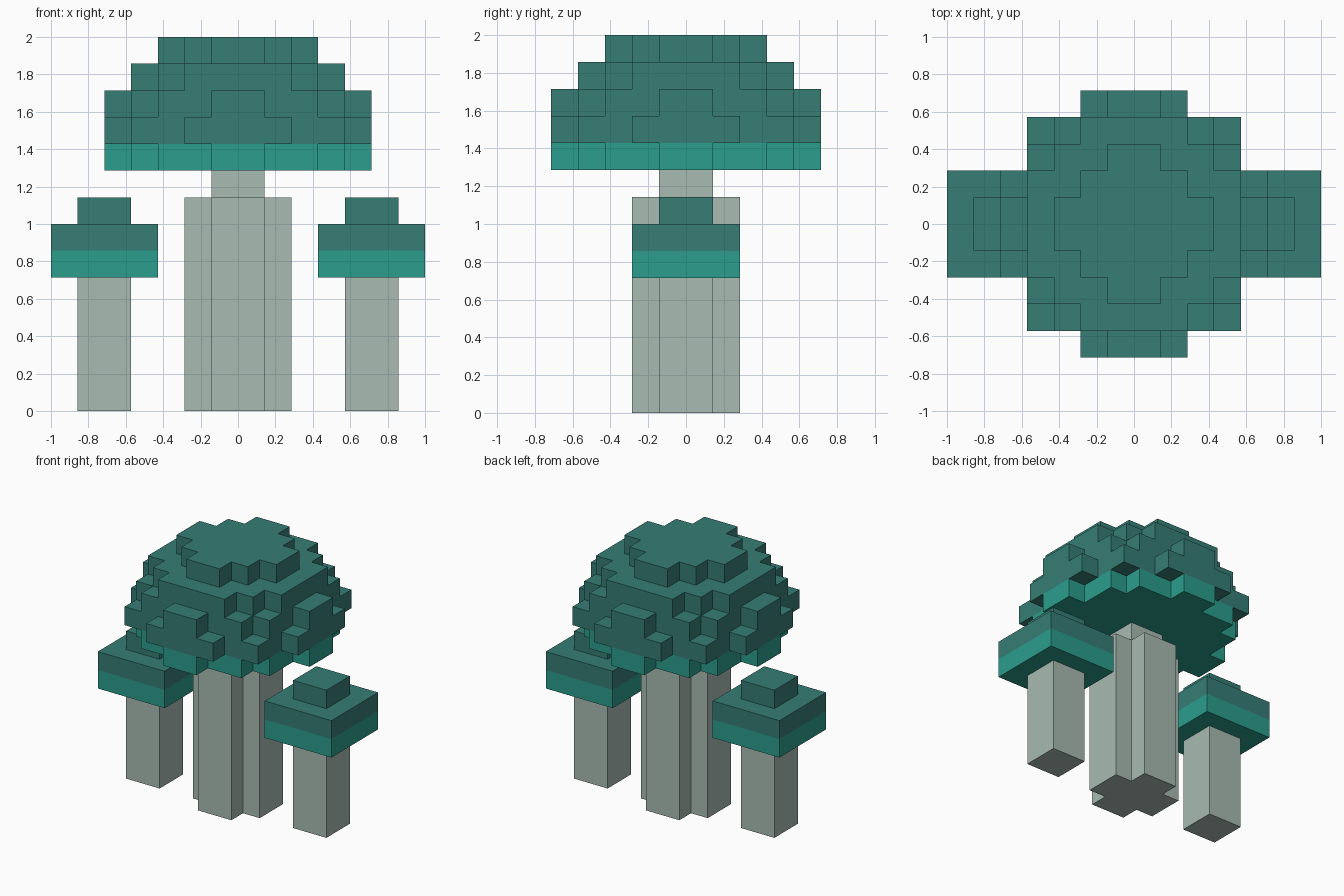
import bpy, bmesh
from mathutils import Vector

U = 1 / 7  # edge length of one block

if "Cube" in bpy.data.objects:
    bpy.data.objects.remove(bpy.data.objects["Cube"], do_unlink=True)


def material(name, rgb):
    lin = [(c / 255 / 12.92) if c < 11 else ((c / 255 + 0.055) / 1.055) ** 2.4 for c in rgb]
    mat = bpy.data.materials.new(name)
    mat.use_nodes = True
    mat.diffuse_color = (*lin, 1)
    mat.node_tree.nodes["Principled BSDF"].inputs["Base Color"].default_value = (*lin, 1)
    return mat


STEM = material("pale grey green", (168, 187, 178))
RIM = material("bright teal", (43, 158, 140))
CAP = material("dark teal", (54, 125, 117))


def blocks(name, layers, mats, base, centre_x=0, rim_layers=0):
    """Stack one-block layers; each layer is a union of centred (half x, half y) rectangles."""
    cells = set()
    for k, rects in enumerate(layers):
        for hx, hy in rects:
            cells |= {(i, j, k) for i in range(-hx, hx) for j in range(-hy, hy)}
    bm = bmesh.new()
    # Only the exposed sides of the blocks become faces
    for cell in cells:
        for axis in range(3):
            for sign in (-1, 1):
                step = Vector((0, 0, 0))
                step[axis] = sign
                if tuple(int(a + b) for a, b in zip(cell, step)) in cells:
                    continue
                u, v = Vector((0, 0, 0)), Vector((0, 0, 0))
                u[(axis + 1) % 3] = 0.5
                v[(axis + 2) % 3] = 0.5 * sign
                mid = Vector(cell) + Vector((0.5, 0.5, 0.5)) + step / 2
                mid += Vector((centre_x, 0, base))
                corners = (mid - u - v, mid + u - v, mid + u + v, mid - u + v)
                face = bm.faces.new([bm.verts.new(p * U) for p in corners])
                # Lower layers of a cap carry the rim colour
                face.material_index = int(cell[2] >= rim_layers) if len(mats) > 1 else 0
    bmesh.ops.remove_doubles(bm, verts=bm.verts, dist=0.001)
    bmesh.ops.dissolve_limit(bm, angle_limit=0.01, verts=bm.verts, edges=bm.edges,
                             delimit={'MATERIAL'})
    mesh = bpy.data.meshes.new(name)
    bm.to_mesh(mesh)
    bm.free()
    for mat in mats:
        mesh.materials.append(mat)
    obj = bpy.data.objects.new(name, mesh)
    bpy.context.collection.objects.link(obj)
    return obj


# Main stem: cross-shaped column with a narrow neck
post = [(1, 1)]
cross = [(2, 1), (1, 2)]
blocks("main_stem", [cross] * 8 + [post], [STEM], 0)

# Main cap: stepped rounded layers, the lowest one bright
ragged = [(5, 1), (4, 3), (3, 4), (1, 5)]
widest = [(5, 2), (4, 4), (2, 5)]
shoulder = [(4, 2), (3, 3), (2, 4)]
crown = [(3, 1), (2, 2), (1, 3)]
blocks("main_cap", [ragged, widest, ragged, shoulder, crown], [RIM, CAP], 9, rim_layers=1)

# Small mushrooms on both sides
plate = [(2, 2)]
for side, x in (("right", -5), ("left", 5)):
    blocks(side + "_stem", [post] * 5, [STEM], 0, x)
    blocks(side + "_cap", [plate, plate, post], [RIM, CAP], 5, x, rim_layers=1)
